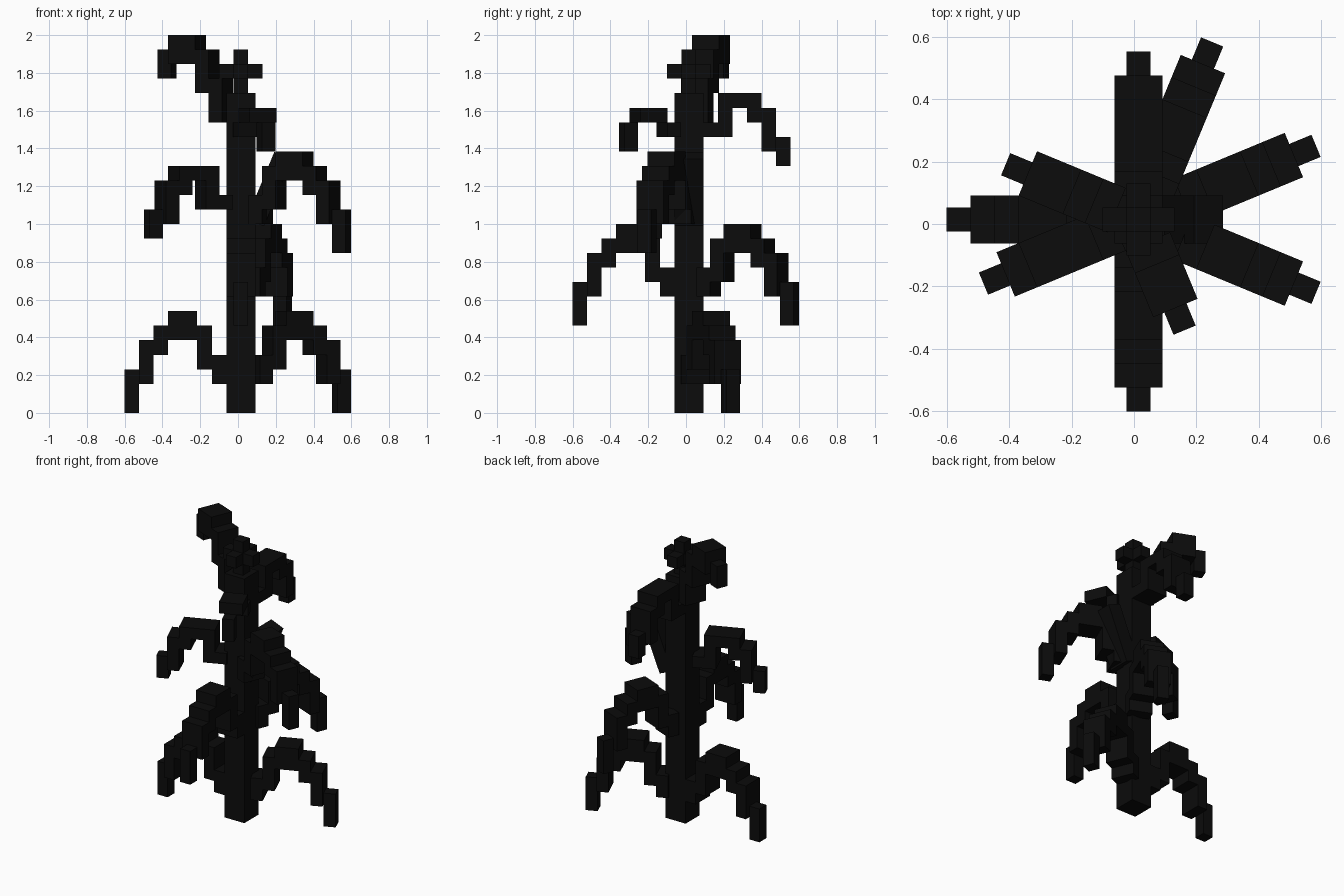
import bpy, bmesh, math
from mathutils import Matrix, Vector

if "Cube" in bpy.data.objects:
    bpy.data.objects.remove(bpy.data.objects["Cube"])

U = 2 / 26                       # size of one block unit
C = Vector((0.015, 0.015, 0))    # stem axis

mat = bpy.data.materials.new("charred black")
mat.diffuse_color = (0.0035, 0.0035, 0.0035, 1)
mat.use_nodes = True
mat.node_tree.nodes["Principled BSDF"].inputs["Base Color"].default_value = mat.diffuse_color


def make(name, boxes, angle=0.0, base=0.0):
    """Boxes are (x0, x1, y0, y1, z0, z1) in block units, turned about the stem."""
    bm = bmesh.new()
    for x0, x1, y0, y1, z0, z1 in boxes:
        m = (Matrix.Translation(((x0 + x1) / 2, (y0 + y1) / 2, (z0 + z1) / 2))
             @ Matrix.Diagonal((x1 - x0, y1 - y0, z1 - z0, 1)))
        bmesh.ops.create_cube(bm, size=1, matrix=m)
    place = (Matrix.Translation(C + Vector((0, 0, base * U)))
             @ Matrix.Rotation(math.radians(angle), 4, 'Z') @ Matrix.Scale(U, 4))
    bm.transform(place)
    me = bpy.data.meshes.new(name)
    bm.to_mesh(me)
    bm.free()
    me.materials.append(mat)
    ob = bpy.data.objects.new(name, me)
    bpy.context.collection.objects.link(ob)
    return ob


def leaf(name, profile, angle, base):
    """Stepped drooping leaf; profile is (r0, r1, z0, z1), narrow tip listed last."""
    boxes = []
    for i, (r0, r1, z0, z1) in enumerate(profile):
        w = 0.5 if i == len(profile) - 1 else 1
        boxes.append((r0, r1, -w, w, z0, z1))
    make(name, boxes, angle, base)


# Stem and the small cross-shaped tassel on top
make("stem", [(-1, 1, -1, 1, 0, 22)])
make("tassel", [(-.5, .5, -.5, .5, 22, 25),
                (-1.5, 1.5, -.5, .5, 23, 24),
                (-.5, .5, -1.5, 1.5, 23, 24)])

# Leaf profiles
LARGE = [(1, 2, 2, 4), (2, 3, 3, 6), (3, 5, 5, 7), (5, 6, 4, 6), (6, 7, 2, 5), (7, 8, 0, 3)]
MEDIUM = [(1, 2, 2, 3), (2, 3, 2, 5), (3, 4, 4, 5), (4, 5, 3, 5), (5, 6, 1, 4), (6, 7, 0, 2)]
SMALL = [(1, 2, 1, 2), (2, 4, 2, 3), (4, 5, 0, 2)]
TOP = [(1, 2, 0, 3), (2, 3, 2, 5), (3, 5, 4, 6), (5, 6, 3, 5)]

# Leaves around the stem: profile, compass angle, base height in units
for name, prof, ang, base in [
        ("lower_leaf_left", LARGE, 180, 0), ("lower_leaf_right", LARGE, 22.5, 0),
        ("middle_leaf_front", LARGE, -90, 6), ("middle_leaf_back", LARGE, 67.5, 6),
        ("upper_leaf_right", LARGE, -22.5, 11), ("upper_leaf_left", MEDIUM, 202.5, 12),
        ("high_leaf_back", MEDIUM, 90, 17), ("high_leaf_front", SMALL, -67.5, 18),
        ("top_leaf", TOP, 157.5, 20)]:
    leaf(name, prof, ang, base)

# Cob leaning outwards from the stem
cob = make("cob", [(-.65, .65, -1, 1, -2.5, 2.5)])
cob.data.transform(Matrix.Translation((0.165, 0.015, 1.185))
                   @ Matrix.Rotation(math.radians(22.5), 4, 'Y')
                   @ Matrix.Translation(-C))
